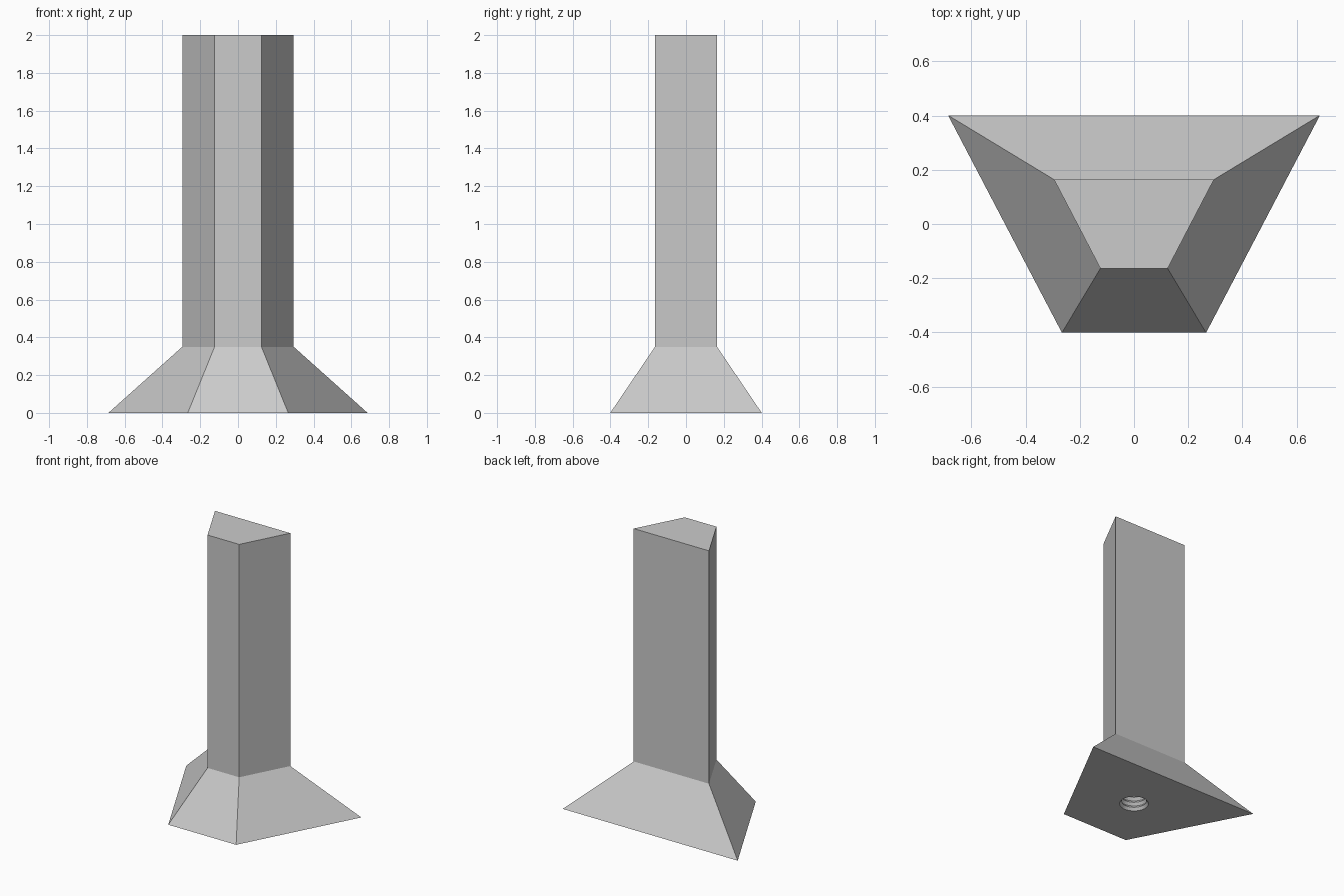
import bpy, bmesh, math

cube = bpy.data.objects.get("Cube")
if cube:
    bpy.data.objects.remove(cube, do_unlink=True)

SEGMENTS = 32
PITCH = 0.038
TURNS = 8
MAJOR, MINOR = 0.095, 0.08

grey = bpy.data.materials.new("light grey")
grey.use_nodes = True
grey.diffuse_color = (0.6, 0.6, 0.6, 1)
grey.node_tree.nodes["Principled BSDF"].inputs["Base Color"].default_value = grey.diffuse_color

bm = bmesh.new()


def trapezoid(back, front, depth, z):
    """Ring of four vertices, wide at the back."""
    return [bm.verts.new(p) for p in
            ((-back, depth, z), (-front, -depth, z), (front, -depth, z), (back, depth, z))]


def circle(radius, z):
    step = math.tau / SEGMENTS
    return [bm.verts.new((radius * math.cos(i * step), radius * math.sin(i * step), z))
            for i in range(SEGMENTS)]


def loft(rings):
    for low, high in zip(rings, rings[1:]):
        n = len(low)
        for i in range(n):
            j = (i + 1) % n
            bm.faces.new((low[i], low[j], high[j], high[i]))
    bm.faces.new(rings[-1])


def ring_edges(ring):
    return [bm.edges.get((a, b)) for a, b in zip(ring, ring[1:] + ring[:1])]


# Flared foot and straight column
body = [trapezoid(0.686, 0.266, 0.401, 0),
        trapezoid(0.295, 0.124, 0.164, 0.35),
        trapezoid(0.295, 0.124, 0.164, 2)]
loft(body)

# Threaded blind socket in the underside
socket = [circle(MINOR if k % 2 else MAJOR, k * PITCH / 2) for k in range(2 * TURNS + 1)]
loft(socket)

# Underside around the socket
bmesh.ops.triangle_fill(bm, use_beauty=True, edges=ring_edges(body[0]) + ring_edges(socket[0]))
bmesh.ops.recalc_face_normals(bm, faces=bm.faces[:])

mesh = bpy.data.meshes.new("column_stand")
bm.to_mesh(mesh)
bm.free()
mesh.materials.append(grey)
bpy.context.collection.objects.link(bpy.data.objects.new("column_stand", mesh))
